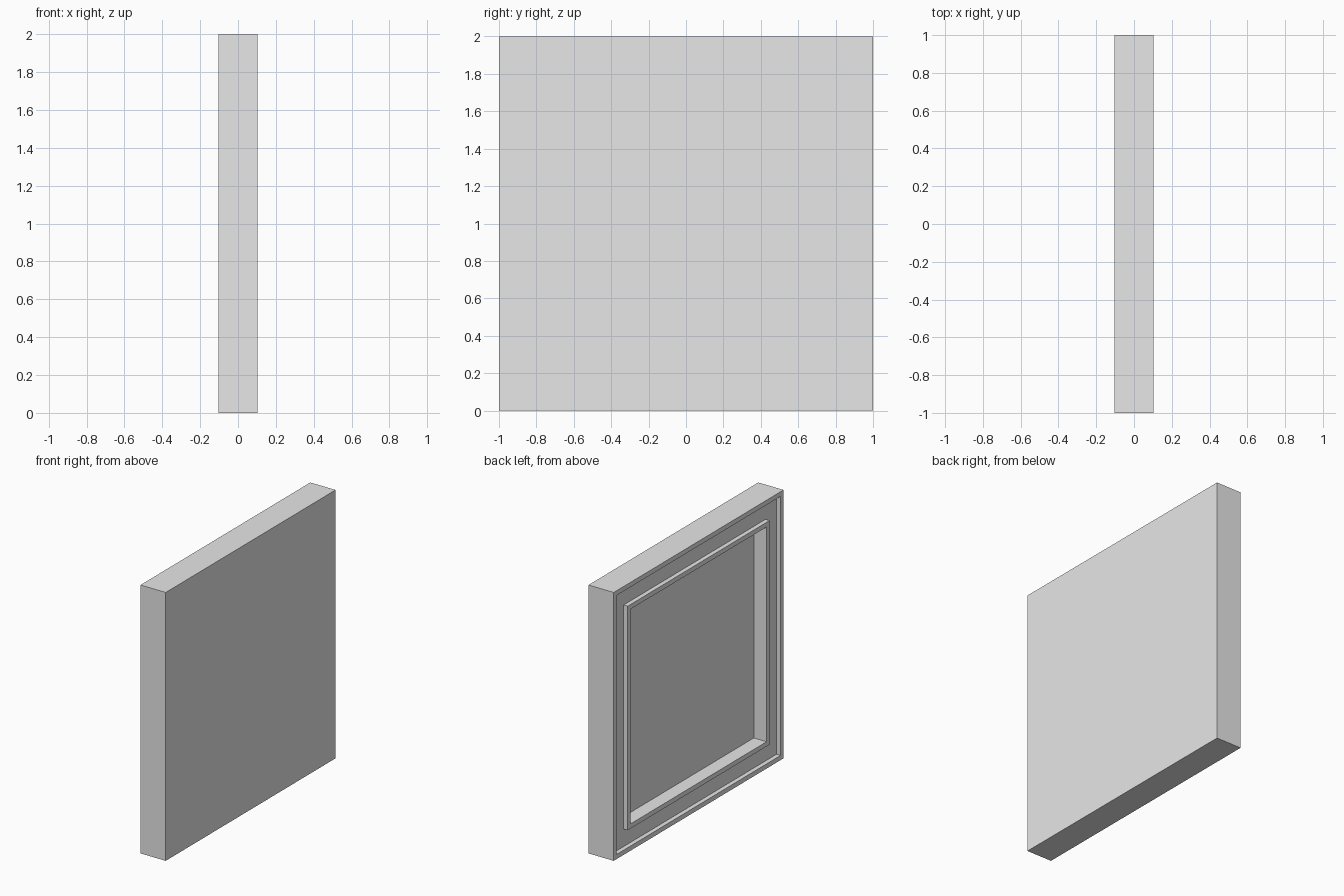
import bpy
import bmesh

cube = bpy.data.objects.get("Cube")
if cube:
    bpy.data.objects.remove(cube, do_unlink=True)

SIZE, HALF_DEPTH = 2.0, 0.104
GROOVE_DEPTH, RECESS_DEPTH = 0.033, 0.105

grey = bpy.data.materials.new("plain grey")
grey.use_nodes = True
colour = (0.8, 0.8, 0.8, 1)
grey.diffuse_color = colour
grey.node_tree.nodes["Principled BSDF"].inputs["Base Color"].default_value = colour

front = -HALF_DEPTH
groove = front + GROOVE_DEPTH
floor = front + RECESS_DEPTH

# Square rings as (margin from the edge, x), from the flat side to the recess floor
rings = [
    (0, HALF_DEPTH), (0, front),              # outer sides
    (0.035, front), (0.035, groove),          # outer rim
    (0.165, groove), (0.165, front),          # groove and raised inner frame
    (0.2, front), (0.2, floor),               # recess walls
]

bm = bmesh.new()


def square_ring(margin, x):
    h = SIZE / 2 - margin
    return [bm.verts.new((x, sy * h, SIZE / 2 + sz * h))
            for sy, sz in ((-1, -1), (1, -1), (1, 1), (-1, 1))]


loops = [square_ring(*ring) for ring in rings]
for a, b in zip(loops, loops[1:]):
    for i in range(4):
        j = (i + 1) % 4
        bm.faces.new((a[i], b[i], b[j], a[j]))

# Flat side and recess floor
bm.faces.new(loops[0])
bm.faces.new(list(reversed(loops[-1])))
bmesh.ops.recalc_face_normals(bm, faces=bm.faces[:])

mesh = bpy.data.meshes.new("framed_panel")
bm.to_mesh(mesh)
bm.free()
mesh.materials.append(grey)
panel = bpy.data.objects.new("framed_panel", mesh)
bpy.context.scene.collection.objects.link(panel)
